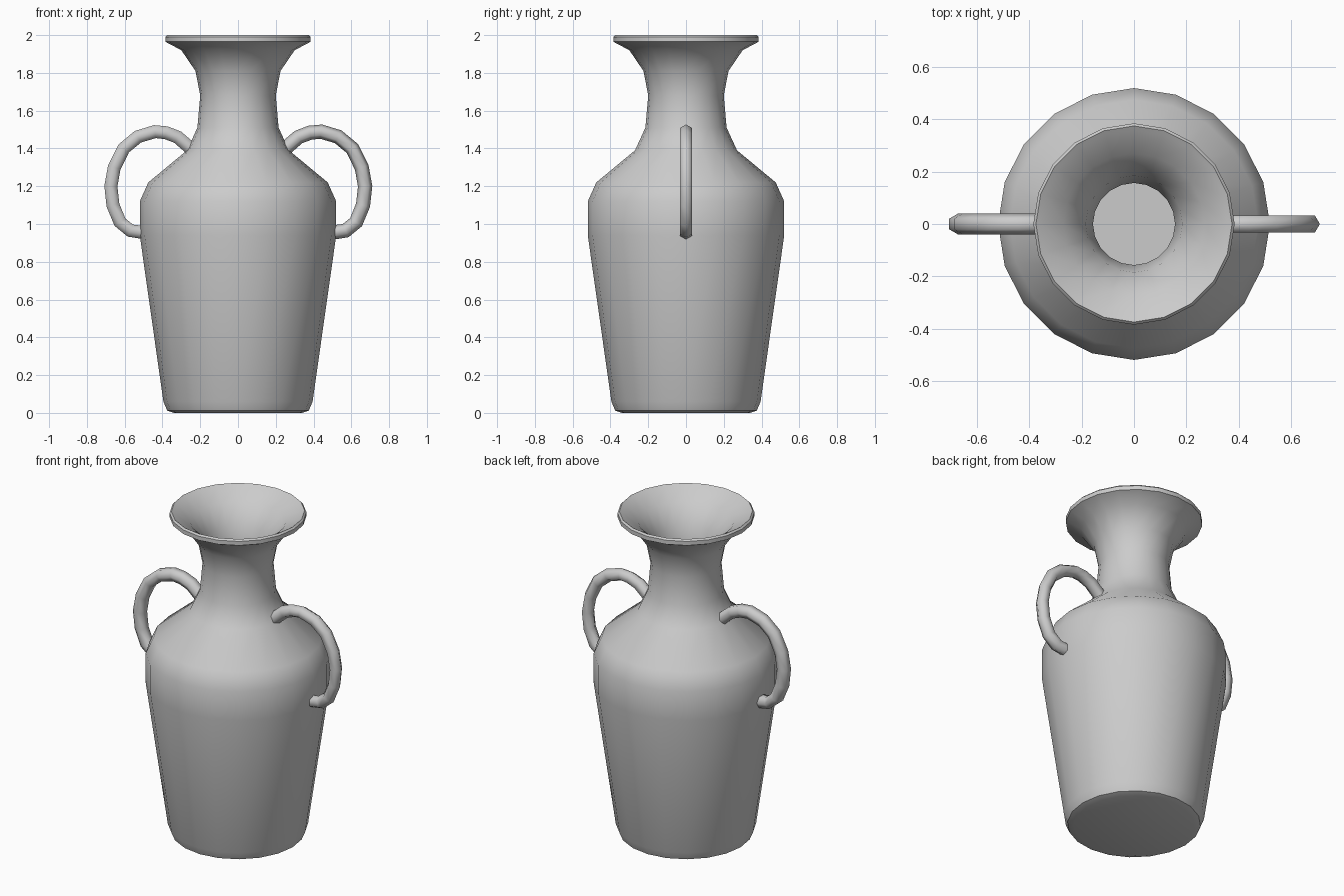
import bpy, bmesh, math
from mathutils import Vector

if "Cube" in bpy.data.objects:
    bpy.data.objects.remove(bpy.data.objects["Cube"])


def make_object(name, rings, smooth_angle):
    """Skin a list of vertex rings with quads and close both ends."""
    bm = bmesh.new()
    loops = [[bm.verts.new(p) for p in ring] for ring in rings]
    n = len(loops[0])
    for a, b in zip(loops, loops[1:]):
        for i in range(n):
            j = (i + 1) % n
            bm.faces.new((a[i], a[j], b[j], b[i]))
    bm.faces.new(loops[0][::-1])
    bm.faces.new(loops[-1])
    bmesh.ops.recalc_face_normals(bm, faces=bm.faces[:])
    mesh = bpy.data.meshes.new(name)
    bm.to_mesh(mesh)
    bm.free()
    obj = bpy.data.objects.new(name, mesh)
    bpy.context.collection.objects.link(obj)
    bpy.ops.object.select_all(action='DESELECT')
    obj.select_set(True)
    bpy.context.view_layer.objects.active = obj
    bpy.ops.object.shade_smooth_by_angle(angle=math.radians(smooth_angle))
    return obj


def lathe(name, profile, sides):
    rings = [[(r * math.cos(2 * math.pi * i / sides),
               r * math.sin(2 * math.pi * i / sides), z) for i in range(sides)]
             for r, z in profile]
    return make_object(name, rings, 42)


def tube(name, path, radius, sides, phase):
    """Sweep a regular polygon along a path lying in the xz plane."""
    pts = [Vector((x, 0, z)) for x, z in path]
    rings = []
    for k, p in enumerate(pts):
        t = (pts[min(k + 1, len(pts) - 1)] - pts[max(k - 1, 0)]).normalized()
        across = Vector((0, 1, 0))
        normal = t.cross(across)
        angles = [phase + 2 * math.pi * i / sides for i in range(sides)]
        rings.append([p + radius * (normal * math.cos(a) + across * math.sin(a))
                      for a in angles])
    return make_object(name, rings, 65)


# Hollow vase body: outer wall up to the rim, then inner wall to the floor
outer = [(0.34, 0), (0.375, 0.012), (0.395, 0.06), (0.52, 0.94), (0.52, 1.12),
         (0.475, 1.22), (0.27, 1.39), (0.215, 1.51), (0.20, 1.68),
         (0.225, 1.81), (0.30, 1.92), (0.385, 1.965), (0.385, 1.99)]
inner = [(0.375, 2.0), (0.358, 1.99), (0.27, 1.935), (0.185, 1.82),
         (0.157, 1.68), (0.172, 1.50), (0.235, 1.365), (0.445, 1.19),
         (0.478, 1.11), (0.478, 0.945), (0.355, 0.07), (0.33, 0.045)]
lathe("vase_body", outer + inner, 20)

# Pair of looped handles from neck base to shoulder
handle = [(0.25, 1.40), (0.32, 1.46), (0.38, 1.483), (0.44, 1.489), (0.53, 1.462),
          (0.605, 1.40), (0.655, 1.30), (0.673, 1.20), (0.662, 1.10),
          (0.625, 1.01), (0.57, 0.965), (0.50, 0.955)]
tube("right_handle", handle, 0.038, 6, 0)
tube("left_handle", [(-x, z) for x, z in handle], 0.04, 6, math.pi / 6)
